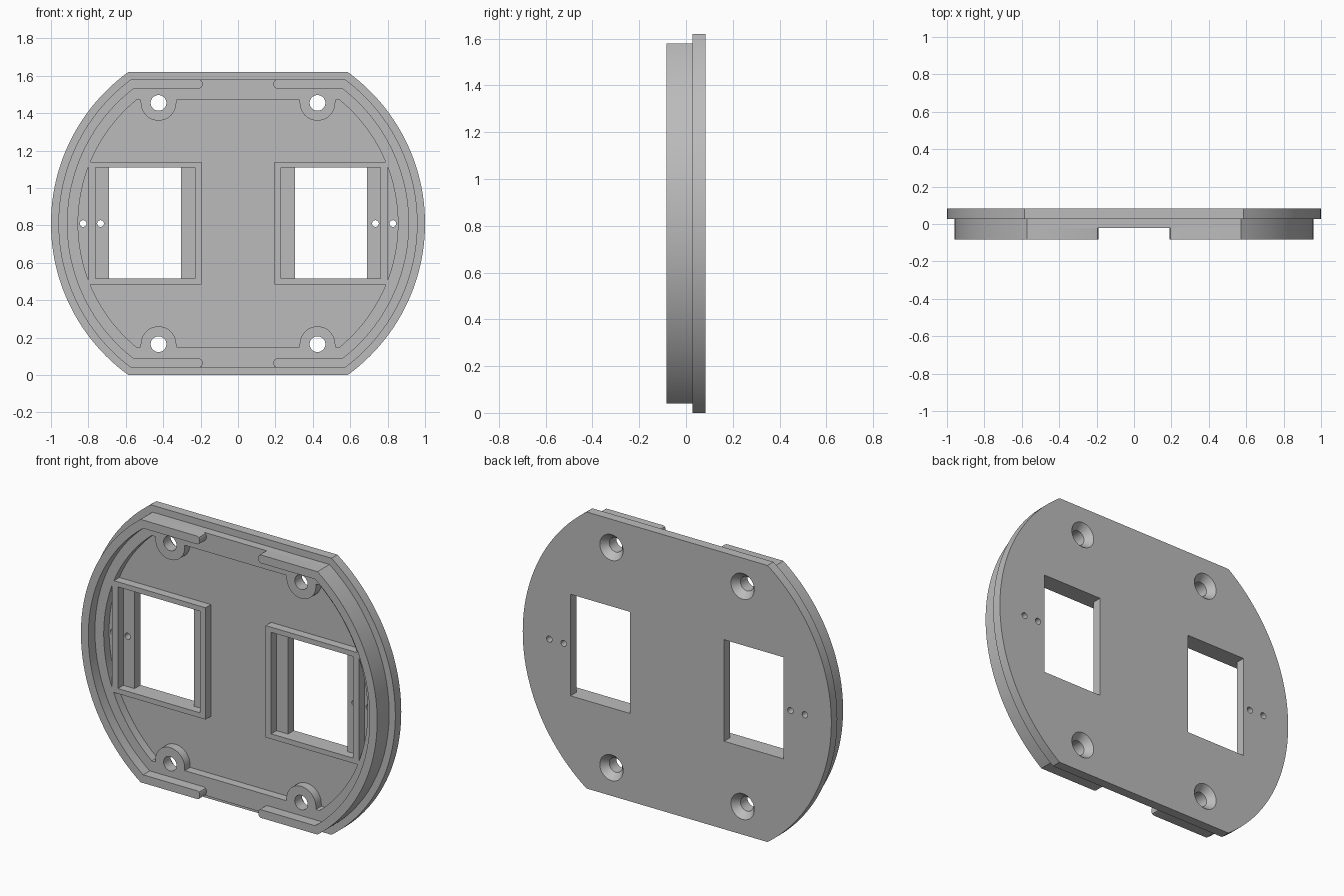
import bpy, bmesh
from math import sin, cos, asin, pi

cube = bpy.data.objects.get("Cube")
if cube:
    bpy.data.objects.remove(cube, do_unlink=True)

# Shared dimensions
MID = 0.81                       # height of the centre line
FRONT, STEP, FLOOR, BACK = -0.083, -0.022, 0.028, 0.083
HOLE_X, HOLE_Z, HOLE_R = 0.425, 0.645, 0.042
EPS = 0.01

grey = bpy.data.materials.new("plain grey")
grey.use_nodes = True
grey.diffuse_color = (0.5, 0.5, 0.5, 1)
grey.node_tree.nodes["Principled BSDF"].inputs["Base Color"].default_value = (0.5, 0.5, 0.5, 1)


def arc(r, a0, a1, n):
    return [(r * cos(a0 + (a1 - a0) * i / n), r * sin(a0 + (a1 - a0) * i / n)) for i in range(n + 1)]


def side_arc(r, h):
    """Right-hand arc of a circle cut flat at +h and -h, from top to bottom."""
    a = asin(h / r)
    return arc(r, a, -a, 48)


def flat_circle(r, h):
    right = side_arc(r, h)
    return right + [(-x, -z) for x, z in right]


def circle(x, z, r, n=40):
    return [(x + px, z + pz) for px, pz in arc(r, 0, 2 * pi, n)[:-1]]


def rect(x0, x1, z0, z1):
    return [(x0, z0), (x1, z0), (x1, z1), (x0, z1)]


def prism(name, front_pts, y0, y1, back_pts=None):
    """Solid between a front profile and a back profile (x, z from the centre)."""
    bm = bmesh.new()
    a = [bm.verts.new((x, y0, z + MID)) for x, z in front_pts]
    b = [bm.verts.new((x, y1, z + MID)) for x, z in back_pts or front_pts]
    bm.faces.new(a)
    bm.faces.new(b)
    for i in range(len(a)):
        j = (i + 1) % len(a)
        bm.faces.new((a[i], a[j], b[j], b[i]))
    bmesh.ops.recalc_face_normals(bm, faces=bm.faces)
    mesh = bpy.data.meshes.new(name)
    bm.to_mesh(mesh)
    bm.free()
    mesh.materials.append(grey)
    obj = bpy.data.objects.new(name, mesh)
    bpy.context.collection.objects.link(obj)
    return obj


def select(obj):
    bpy.ops.object.select_all(action='DESELECT')
    obj.select_set(True)
    bpy.context.view_layer.objects.active = obj


def combine(obj, tool, operation):
    mod = obj.modifiers.new("boolean", 'BOOLEAN')
    mod.operation = operation
    mod.solver = 'EXACT'
    mod.object = tool
    select(obj)
    bpy.ops.object.modifier_apply(modifier=mod.name)
    bpy.data.objects.remove(tool, do_unlink=True)


def cut(obj, pts, y0, y1, back_pts=None):
    combine(obj, prism("cutter", pts, y0, y1, back_pts), 'DIFFERENCE')


def add(obj, pts, y0, y1):
    combine(obj, prism("addition", pts, y0, y1), 'UNION')


def mirrored(pts, s):
    return [(s * x, z) for x, z in pts]


screws = [(sx * HOLE_X, sz * HOLE_Z) for sx in (-1, 1) for sz in (-1, 1)]

# Back plate with windows, pin holes and countersunk screw holes
plate = prism("back_plate", flat_circle(1.0, MID), FLOOR, BACK)
for s in (-1, 1):
    cut(plate, mirrored(rect(0.305, 0.69, -0.295, 0.3), s), FLOOR - EPS, BACK + EPS)
    for x in (0.735, 0.828):
        cut(plate, circle(s * x, 0, 0.018, 20), FLOOR - EPS, BACK + EPS)
for x, z in screws:
    cut(plate, circle(x, z, HOLE_R), FLOOR - EPS, BACK + EPS)
    cut(plate, circle(x, z, 0.04), 0.041, BACK + EPS, circle(x, z, 0.084))

# Inner ledge, joined with the screw bosses and window frames
ledge = prism("ledge_and_frames", flat_circle(0.96, 0.77), STEP, FLOOR)
cut(ledge, flat_circle(0.855, 0.66), STEP - EPS, FLOOR + EPS)
for x, z in screws:
    s = 1 if z > 0 else -1
    boss = [(x + px, z + s * pz) for px, pz in arc(0.095, pi, 2 * pi, 24)]
    boss += [(x + 0.095, s * 0.7), (x - 0.095, s * 0.7)]
    add(ledge, boss, STEP, FLOOR)
for s in (-1, 1):
    add(ledge, mirrored(rect(0.195, 0.8, -0.325, 0.33), s), STEP, FLOOR)
    cut(ledge, mirrored(rect(0.23, 0.762, -0.295, 0.3), s), STEP - EPS, FLOOR + EPS)
for x, z in screws:
    cut(ledge, circle(x, z, HOLE_R), STEP - EPS, FLOOR + EPS)


# Raised lip: two C-shaped halves with rounded ends
def lip_edge(r, h, inward, x0=0.19, c=0.016):
    end = [(x0, h + inward * c), (x0 + 0.3 * c, h + inward * 0.3 * c), (x0 + c, h)]
    return end + side_arc(r, h) + [(x, -z) for x, z in reversed(end)]


lip = lip_edge(0.96, 0.77, -1) + lip_edge(0.912, 0.722, 1)[::-1]
halves = [prism(name, mirrored(lip, s), FRONT, STEP) for name, s in (("left_lip", 1), ("right_lip", -1))]

for obj in [plate, ledge] + halves:
    select(obj)
    bpy.ops.object.shade_smooth_by_angle(angle=pi / 6)
